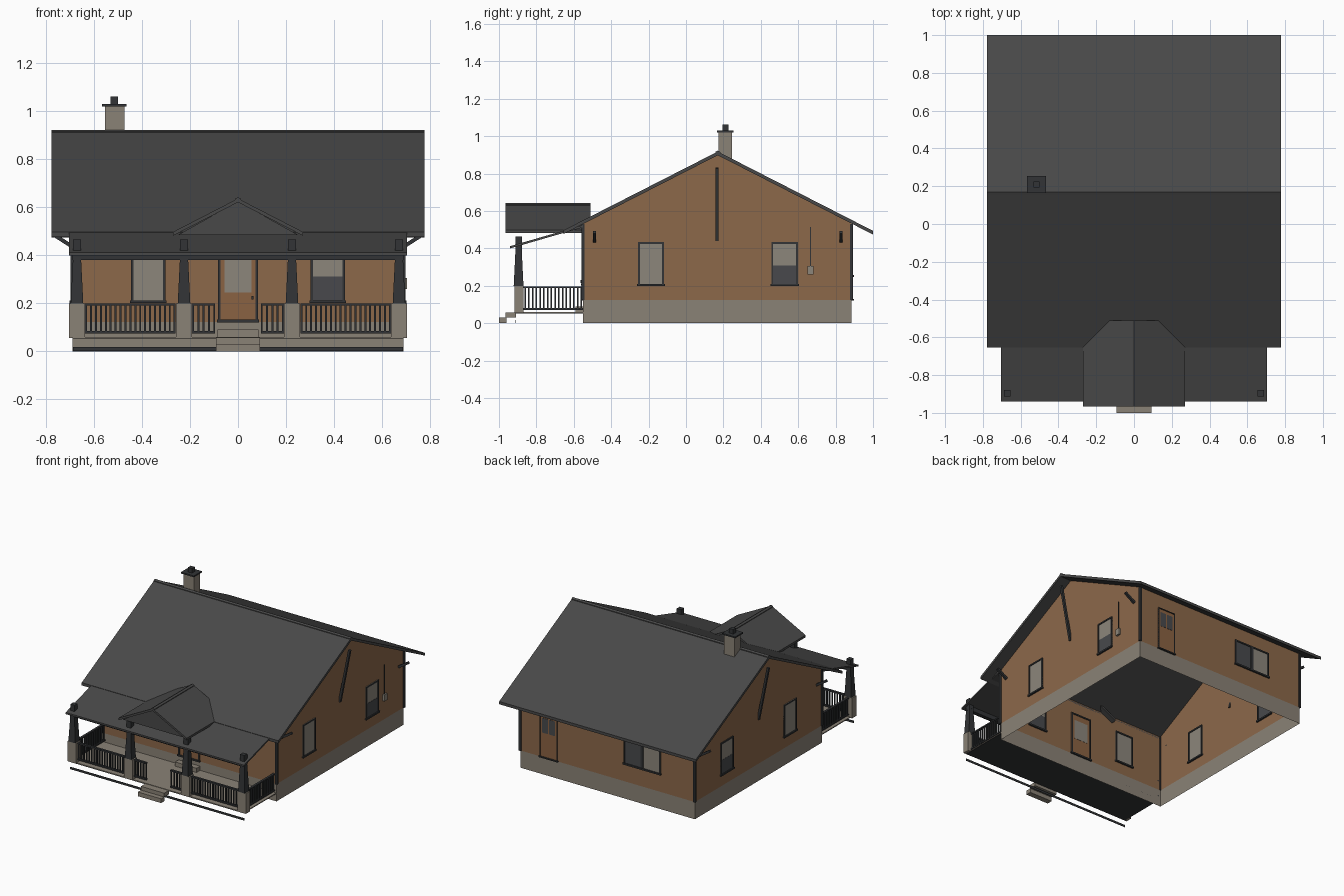
import bpy, bmesh, math
from mathutils import Vector, Matrix

if "Cube" in bpy.data.objects:
    bpy.data.objects.remove(bpy.data.objects["Cube"])


def mat(name, r, g, b):
    m = bpy.data.materials.new(name)
    lin = lambda c: ((c / 255 + 0.055) / 1.055) ** 2.4
    m.diffuse_color = (lin(r), lin(g), lin(b), 1)
    m.use_nodes = True
    m.node_tree.nodes["Principled BSDF"].inputs["Base Color"].default_value = m.diffuse_color
    return m


STUCCO = mat("brown stucco", 140, 104, 74)
STONE = mat("grey stone", 138, 130, 118)
ROOF = mat("roof shingle", 72, 72, 72)
TRIM = mat("dark trim", 50, 52, 54)
GLASS = mat("pale glass", 140, 134, 123)
DARK = mat("dark glass", 72, 73, 76)
DOOR = mat("door wood", 138, 98, 66)


def finish(name, bm, *mats):
    me = bpy.data.meshes.new(name)
    bm.to_mesh(me)
    bm.free()
    for m in mats:
        me.materials.append(m)
    ob = bpy.data.objects.new(name, me)
    bpy.context.collection.objects.link(ob)
    return ob


def boxes(name, m, spans):
    """One object from boxes given as (x0, x1, y0, y1, z0, z1)."""
    bm = bmesh.new()
    for x0, x1, y0, y1, z0, z1 in spans:
        M = Matrix.Translation(((x0 + x1) / 2, (y0 + y1) / 2, (z0 + z1) / 2))
        M = M @ Matrix.Diagonal((x1 - x0, y1 - y0, z1 - z0, 1))
        bmesh.ops.create_cube(bm, size=1, matrix=M)
    return finish(name, bm, m)


def prism_bm(profile, a, b, axis):
    """Extrude a profile from a to b along x (profile y,z) or y (profile x,z)."""
    bm = bmesh.new()
    put = (lambda p, t: (t, p[0], p[1])) if axis == "x" else (lambda p, t: (p[0], t, p[1]))
    f = bm.faces.new([bm.verts.new(put(p, a)) for p in profile])
    r = bmesh.ops.extrude_face_region(bm, geom=[f], use_keep_orig=True)
    d = Vector((b - a, 0, 0) if axis == "x" else (0, b - a, 0))
    bmesh.ops.translate(bm, vec=d, verts=[v for v in r["geom"] if isinstance(v, bmesh.types.BMVert)])
    bmesh.ops.recalc_face_normals(bm, faces=bm.faces)
    return bm


def slab(name, m, top, t, a, b, axis):
    """Bent roof sheet of thickness t under a line of top points."""
    prof = top + [(p, z - t) for p, z in reversed(top)]
    return finish(name, prism_bm(prof, a, b, axis), m)


def beam(name, m, pairs, w):
    """Square bars between pairs of points."""
    bm = bmesh.new()
    for p, q in pairs:
        p, q = Vector(p), Vector(q)
        d = q - p
        M = Matrix.Translation((p + q) / 2) @ d.to_track_quat("Z", "Y").to_matrix().to_4x4()
        bmesh.ops.create_cube(bm, size=1, matrix=M @ Matrix.Diagonal((w, w, d.length, 1)))
    return finish(name, bm, m)


WX, YF, YB, BASE = 0.69, -0.55, 0.885, 0.123

# House walls: open shell, stone below and stucco above
bm = prism_bm([(YF, 0), (YB, 0), (YB, 0.54), (0.17, 0.907), (YF, 0.54)], -WX, WX, "x")
bmesh.ops.delete(bm, geom=[f for f in bm.faces if abs(f.normal.z) > 0.3], context="FACES_ONLY")
bmesh.ops.bisect_plane(bm, geom=bm.verts[:] + bm.edges[:] + bm.faces[:],
                       plane_co=(0, 0, BASE), plane_no=(0, 0, 1))
for f in bm.faces:
    f.material_index = 0 if f.calc_center_median().z > BASE else 1
finish("house_walls", bm, STUCCO, STONE)
boxes("corner_trim", TRIM, [(x - 0.008, x + 0.008, y - 0.008, y + 0.008, BASE, 0.53)
                            for x in (-WX, WX) for y in (YF, YB)])

# Main roof and ridge cap
slab("main_roof", ROOF, [(-0.655, 0.497), (0.17, 0.918), (1.0, 0.494)], 0.02, -0.778, 0.778, "x")
slab("main_ridge_cap", ROOF, [(0.157, 0.916), (0.17, 0.923), (0.184, 0.916)], 0.008, -0.778, 0.778, "x")

# Porch roof, its beam and the entry gable
slab("porch_roof", ROOF, [(-0.94, 0.412), (-0.55, 0.525)], 0.012, -0.705, 0.705, "x")
boxes("porch_beam", TRIM, [(-0.69, 0.69, -0.91, -0.885, 0.38, 0.412)])
slab("gable_roof", ROOF, [(-0.27, 0.498), (0, 0.637), (0.27, 0.498)], 0.016, -0.965, -0.51, "y")
slab("gable_ridge_cap", ROOF, [(-0.013, 0.635), (0, 0.642), (0.013, 0.635)], 0.008, -0.965, -0.51, "y")
finish("gable_infill", prism_bm([(-0.25, 0.485), (0.25, 0.485), (0, 0.625)], -0.945, -0.935, "y"), ROOF)

# Chimney
boxes("chimney", STONE, [(-0.555, -0.472, 0.175, 0.245, 0.82, 1.02)])
boxes("chimney_cap", TRIM, [(-0.567, -0.465, 0.165, 0.255, 1.02, 1.03),
                            (-0.532, -0.5, 0.194, 0.226, 1.03, 1.062)])

# Roof braces on both gable ends
pairs = []
for s in (-1, 1):
    pairs.append(((s * 0.69, 0.166, 0.44), (s * 0.768, 0.166, 0.83)))
    for y in (-0.49, 0.828):
        pairs.append(((s * 0.692, y, 0.437), (s * 0.77, y, 0.487)))
beam("roof_braces", TRIM, pairs, 0.016)

# Porch floor, ground strip, steps
boxes("porch_floor", STONE, [(-0.688, 0.688, -0.914, YF, 0.054, 0.06)])
boxes("porch_floor_underside", TRIM, [(-0.685, 0.685, -0.912, YF, 0.051, 0.054)])
boxes("ground_strip", TRIM, [(-0.688, 0.688, -0.914, -0.911, 0.001, 0.017)])
boxes("steps", STONE, [(-0.092, 0.092, -1.0, -0.96, 0, 0.03),
                       (-0.092, 0.092, -0.965, -0.91, 0.03, 0.057)])
boxes("door_step", STONE, [(-0.085, 0.085, -0.59, YF, 0.06, 0.09)])

# Porch piers, tapered columns and column heads
COLS = (-0.671, -0.225, 0.225, 0.671)
boxes("porch_piers", STONE, [(x - 0.034, x + 0.034, -0.918, -0.87, 0.055, 0.2) for x in COLS])
bm = bmesh.new()
for x in COLS:
    M = Matrix.Translation((x, -0.895, 0.3)) @ Matrix.Rotation(math.pi / 4, 4, "Z")
    bmesh.ops.create_cone(bm, cap_ends=True, segments=4, radius1=0.037, radius2=0.023, depth=0.2, matrix=M)
finish("porch_columns", bm, TRIM)
boxes("column_heads", TRIM, [(x - 0.017, x + 0.017, -0.912, -0.878, 0.39, 0.465) for x in COLS])

# Railings: two rails with balusters per run
rails = []
for a, b in ((0.26, 0.637), (0.095, 0.191)):
    for s in (-1, 1):
        x0, x1 = sorted((s * a, s * b))
        rails += [(x0, x1, -0.902, -0.886, z, z + 0.01) for z in (0.075, 0.19)]
        n = round((x1 - x0) / 0.0215)
        for i in range(n + 1):
            x = x0 + 0.004 + (x1 - x0 - 0.008) * i / n
            rails.append((x - 0.004, x + 0.004, -0.898, -0.89, 0.08, 0.195))
for s in (-1, 1):
    x = s * 0.671
    rails += [(x - 0.008, x + 0.008, -0.87, YF, z, z + 0.009) for z in (0.072, 0.187)]
    for i in range(16):
        y = -0.86 + i * 0.02
        rails.append((x - 0.004, x + 0.004, y - 0.004, y + 0.004, 0.075, 0.19))
boxes("porch_railings", TRIM, rails)


def wall_span(side, u0, u1, z0, z1, t):
    """Box straddling a wall, so it shows inside and outside."""
    if side in ("front", "back"):
        y = YF if side == "front" else YB
        return (u0, u1, y - t, y + t, z0, z1)
    x = WX if side == "right" else -WX
    return (x - t, x + t, u0, u1, z0, z1)


def opening(name, side, u0, u1, z0, z1, pane=GLASS, low=None, w=0.01):
    """Framed pane, with an optional darker lower sash."""
    boxes(name + "_pane", pane, [wall_span(side, u0, u1, z0, z1, 0.003)])
    if low:
        boxes(name + "_lower_sash", low, [wall_span(side, u0, u1, z0, z0 + (z1 - z0) * 0.46, 0.0045)])
    boxes(name + "_frame", TRIM, [
        wall_span(side, u0, u0 + w, z0, z1, 0.008), wall_span(side, u1 - w, u1, z0, z1, 0.008),
        wall_span(side, u0, u1, z1 - w, z1, 0.008),
        wall_span(side, u0 - 0.005, u1 + 0.005, z0 - 0.004, z0 + w * 0.7, 0.012)])


# Windows
opening("front_window_left", "front", -0.446, -0.303, 0.205, 0.435)
opening("front_window_right", "front", 0.303, 0.446, 0.205, 0.435, low=DARK)
for side in ("left", "right"):
    opening(side + "_window_front", side, -0.257, -0.118, 0.204, 0.434)
    opening(side + "_window_rear", side, 0.456, 0.598, 0.204, 0.434, low=DARK)
opening("back_window_a", "back", -0.275, -0.13, 0.25, 0.435, pane=DARK)
opening("back_window_b", "back", -0.42, -0.275, 0.25, 0.435)

# Front and back doors with glazing and a handle
opening("front_door", "front", -0.083, 0.083, 0.125, 0.435, pane=DOOR)
boxes("front_door_glass", GLASS, [wall_span("front", -0.056, 0.056, 0.245, 0.385, 0.0045)])
boxes("front_door_handle", TRIM, [(0.056, 0.064, -0.565, YF, 0.215, 0.23)])
opening("back_door", "back", 0.395, 0.535, 0.125, 0.435, pane=DOOR, w=0.006)
boxes("back_door_glass", DARK, [wall_span("back", a, a + 0.045, 0.3, 0.405, 0.0045)
                                for a in (0.415, 0.47)])

# Electric meter and conduit on the right wall
boxes("meter_box", GLASS, [(WX, WX + 0.014, 0.65, 0.682, 0.26, 0.306)])
boxes("meter_conduit", TRIM, [(WX, WX + 0.006, 0.663, 0.669, 0.306, 0.515)])
